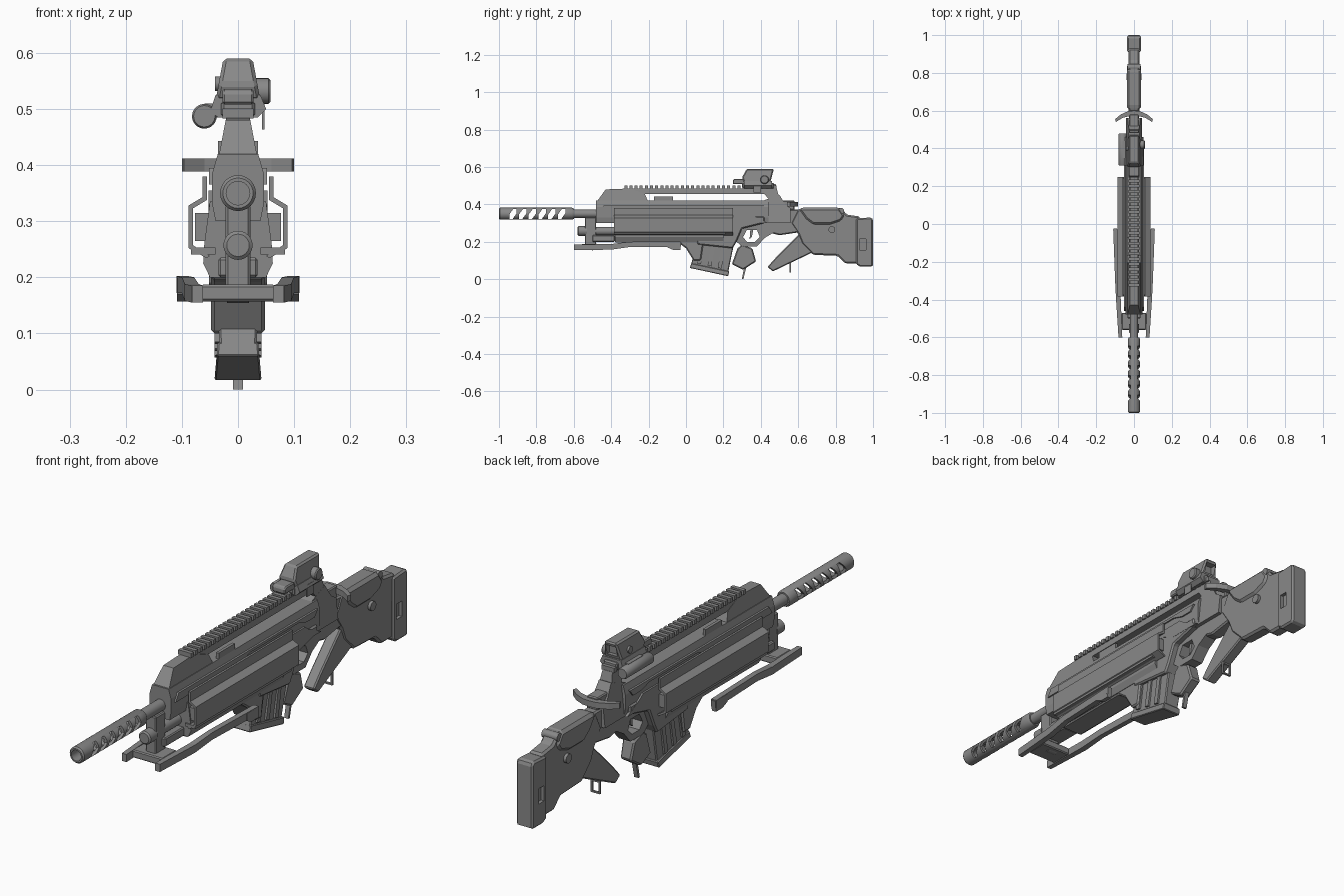
import bpy, bmesh, math
from mathutils import Vector, Matrix

if "Cube" in bpy.data.objects:
    bpy.data.objects.remove(bpy.data.objects["Cube"])

metal = bpy.data.materials.new("gunmetal grey")
metal.diffuse_color = (0.25, 0.25, 0.25, 1)
metal.use_nodes = True
metal.node_tree.nodes["Principled BSDF"].inputs["Base Color"].default_value = metal.diffuse_color


def finish(name, bm, bevel=0.0, smooth=False):
    bmesh.ops.recalc_face_normals(bm, faces=bm.faces)
    me = bpy.data.meshes.new(name)
    bm.to_mesh(me)
    bm.free()
    me.materials.append(metal)
    ob = bpy.data.objects.new(name, me)
    bpy.context.collection.objects.link(ob)
    if bevel:
        m = ob.modifiers.new("edge", 'BEVEL')
        m.width, m.segments = bevel, 1
        m.limit_method, m.angle_limit = 'ANGLE', math.radians(35)
    if smooth:
        bpy.ops.object.select_all(action='DESELECT')
        ob.select_set(True)
        bpy.context.view_layer.objects.active = ob
        bpy.ops.object.shade_smooth_by_angle(angle=math.radians(35))
    return ob


def loft(bm, a, b):
    """Closed solid between two matching outlines."""
    va, vb = [bm.verts.new(p) for p in a], [bm.verts.new(p) for p in b]
    bm.faces.new(va)
    bm.faces.new(vb[::-1])
    for i in range(len(va)):
        j = (i + 1) % len(va)
        bm.faces.new((va[i], va[j], vb[j], vb[i]))


def side(name, pts, w, x=0.0, bevel=0.0, mirror=False):
    """Side outline (y, z) with half width w, or (low, high) widths tapering with z."""
    lo, hi = w if isinstance(w, tuple) else (w, w)
    z0, z1 = min(p[1] for p in pts), max(p[1] for p in pts)
    wid = [lo + (hi - lo) * (z - z0) / (z1 - z0) for _, z in pts]
    bm = bmesh.new()
    for c in ([x, -x] if mirror else [x]):
        loft(bm, [(c - k, y, z) for (y, z), k in zip(pts, wid)],
             [(c + k, y, z) for (y, z), k in zip(pts, wid)])
    return finish(name, bm, bevel)


def section(name, pts, y0, y1, mirror=False, bevel=0.0):
    """Cross-section (x, z) run along y."""
    bm = bmesh.new()
    for s in ((1, -1) if mirror else (1,)):
        loft(bm, [(s * x, y0, z) for x, z in pts], [(s * x, y1, z) for x, z in pts])
    return finish(name, bm, bevel)


def box(name, x0, x1, y0, y1, z0, z1, bevel=0.0, mirror=False):
    return section(name, [(x0, z0), (x1, z0), (x1, z1), (x0, z1)], y0, y1, mirror, bevel)


def lathe(name, prof, centre, axis='Y', n=24, ring=False):
    """Turned part: prof is (distance along axis, radius)."""
    bm = bmesh.new()
    rings = []
    for t, r in prof:
        ring_v = []
        for i in range(n):
            a = 2 * math.pi * i / n
            u, v = r * math.cos(a), r * math.sin(a)
            p = (u, t, v) if axis == 'Y' else (t, u, v)
            ring_v.append(bm.verts.new(Vector(centre) + Vector(p)))
        rings.append(ring_v)
    pairs = list(zip(rings, rings[1:])) + ([(rings[-1], rings[0])] if ring else [])
    for a, b in pairs:
        for i in range(n):
            j = (i + 1) % n
            bm.faces.new((a[i], a[j], b[j], b[i]))
    if not ring:
        bm.faces.new(rings[0])
        bm.faces.new(rings[-1][::-1])
    return finish(name, bm, smooth=True)


def cut(ob, cutter):
    cutter.hide_render = True
    cutter.hide_viewport = True
    m = ob.modifiers.new("cut", 'BOOLEAN')
    m.operation, m.object, m.solver = 'DIFFERENCE', cutter, 'EXACT'


# Barrel and slotted muzzle
muzzle = lathe("muzzle_sleeve", [(-1, .027), (-.994, .032), (-.61, .032), (-.6, .027),
                                 (-.6, .021), (-1, .021)], (0, 0, .35), ring=True)
bm = bmesh.new()
for i in range(6):
    y = -.945 + i * .052
    q = [(y, .322), (y + .018, .322), (y + .04, .352), (y + .04, .376), (y + .022, .376), (y, .346)]
    loft(bm, [(-.1, a, b) for a, b in q], [(.1, a, b) for a, b in q])
cut(muzzle, finish("muzzle_slot_cutter", bm))
lathe("barrel", [(-.62, .022), (-.4, .022)], (0, 0, .35))
lathe("lower_tube", [(-.58, .02), (-.575, .026), (-.53, .026), (-.53, .022), (-.38, .022)], (0, 0, .257))
box("tube_bracket", -.022, .022, -.54, -.48, .18, .33, .004)
box("bracket_arm", -.035, .035, -.5, -.38, .2, .235, .004)

# Upper receiver, top shroud and rail
section("receiver", [(-.04, .3), (.04, .3), (.046, .33), (.046, .385), (.036, .42), (-.036, .42),
                     (-.046, .385), (-.046, .33)], -.48, .44)
side("front_shroud", [(-.48, .36), (-.48, .41), (-.43, .48), (-.3, .485), (-.22, .455), (-.2, .41)], (.045, .021))
side("rail_beam", [(-.33, .455), (.42, .455), (.44, .43), (.5, .43), (.485, .485), (-.33, .485)], (.028, .021))
bm = bmesh.new()
for i in range(30):
    y = -.33 + i * .0275
    bmesh.ops.create_cube(bm, size=1, matrix=Matrix.Translation((0, y + .008, .492))
                          @ Matrix.Diagonal((.056, .016, .018, 1)))
finish("rail_teeth", bm)
side("rear_receiver", [(.36, .3), (.36, .40), (.44, .43), (.5, .45), (.53, .4), (.56, .38), (.56, .3)], (.042, .026))
side("port_cover", [(-.17, .42), (-.17, .443), (-.07, .443), (-.07, .42)], .006, .03, mirror=True)
side("receiver_rib", [(-.46, .365), (-.05, .365), (0, .385), (.3, .385), (.35, .37), (.4, .37), (.42, .395),
                      (-.44, .395)], .004, .048, mirror=True)
side("receiver_lower_panel", [(-.1, .33), (.1, .33), (.14, .355), (.34, .355), (.36, .34), (.44, .3), (.3, .3),
                              (.24, .325)], .005, .048, mirror=True)

# Handguard: core, bent side sheets and side blocks
section("handguard_core", [(-.05, .2), (.05, .2), (.062, .225), (.06, .26), (.05, .335), (-.05, .335),
                           (-.06, .26), (-.062, .225)], -.38, .2)
section("side_sheet", [(.05, .238), (.056, .234), (.088, .252), (.088, .328), (.063, .343), (.063, .38),
                       (.055, .38), (.055, .338), (.08, .323), (.08, .257)], -.385, .25, mirror=True)
box("side_block", .04, .077, -.375, .24, .265, .315, mirror=True)
box("lower_ledge", .04, .084, -.385, .21, .241, .253, mirror=True)
side("lower_frame", [(-.38, .24), (-.38, .195), (-.04, .195), (0, .165), (.04, .1), (.08, .1), (.1, .24)], .048, bevel=.006)
side("magazine_well", [(.05, .24), (.06, .185), (.25, .165), (.27, .2), (.3, .27), (.42, .3), (.42, .335), (.1, .335)], .052, bevel=.006)

# Magazine with ribs and base
side("magazine", [(.025, .075), (.225, .035), (.275, .28), (.09, .28)], (.032, .04), bevel=.004)
side("magazine_base", [(.02, .06), (.225, .016), (.232, .042), (.028, .085)], (.042, .036), bevel=.003)
for i in range(3):
    y = .06 + i * .055
    d = i * .012
    side("magazine_rib", [(y, .085 - d), (y + .02, .081 - d), (y + .045, .205), (y + .025, .205)],
         .004, .038, mirror=True)

# Grip, trigger guard and trigger strip
side("grip", [(.245, .08), (.305, .05), (.375, .095), (.355, .165), (.3, .185), (.275, .165)], (.022, .027), bevel=.006)
guard = side("trigger_guard", [(.26, .28), (.27, .2), (.3, .175), (.38, .175), (.42, .22), (.47, .25), (.47, .32), (.3, .32)], .026)
cut(guard, side("guard_cutter", [(.305, .225), (.325, .2), (.37, .2), (.395, .225), (.38, .262), (.325, .262)], .1))
side("trigger", [(.345, .275), (.362, .275), (.352, .225), (.34, .215)], .008)
side("trigger_strip", [(.298, 0), (.307, 0), (.325, .075), (.314, .075)], .009)

# Stock: neck, body, diagonal strut and butt
side("stock_neck", [(.4, .34), (.44, .25), (.5, .235), (.6, .25), (.66, .3), (.66, .37), (.5, .375)], .026, bevel=.006)
side("stock_body", [(.56, .3), (.595, .37), (.62, .38), (.83, .38), (.86, .345), (.93, .335), (.93, .085),
                    (.85, .085), (.81, .125), (.68, .13), (.62, .19), (.6, .24)], (.026, .03), bevel=.008)
side("stock_cheek", [(.6, .375), (.63, .383), (.82, .383), (.85, .34), (.83, .31), (.77, .29), (.68, .29), (.64, .32)],
     .038, bevel=.012)
side("stock_strut", [(.435, .065), (.465, .042), (.68, .145), (.72, .26), (.64, .265), (.6, .235), (.48, .115)], .023, bevel=.005)
butt = side("butt_pad", [(.91, .08), (.93, .067), (.995, .067), (1, .075), (1, .32), (.99, .33), (.91, .325)], .036, bevel=.008)
cut(butt, box("butt_slot_cutter", .022, .06, .928, .962, .155, .215, mirror=True))
lathe("stock_pin", [(-.04, .018), (.04, .018)], (0, .78, .265), axis='X', n=16)
lathe("stock_hinge", [(-.034, .016), (.034, .016)], (0, .83, .365), axis='X', n=12)
for z in (.036, .08):
    box("sling_loop_bar", -.02, .02, .553, .561, z, z + .006)
box("sling_loop_side", .014, .02, .553, .561, .036, .11, mirror=True)

# Charging handle with swept wings
bm = bmesh.new()
for s in (1, -1):
    top = [(0, .6), (.03, .598), (.07, .58), (.1, .555), (.096, .54), (.06, .562), (.03, .57), (0, .57)]
    loft(bm, [(s * x, y, .389) for x, y in top], [(s * x, y, .412) for x, y in top])
finish("charging_handle", bm)
box("charging_block", -.024, .024, .5, .58, .37, .42, .004)

# Sight: riser, hood, side tube and knobs
box("sight_riser", -.03, .03, .3, .47, .485, .515, .005)
section("sight_base", [(-.05, .495), (-.035, .485), (.035, .485), (.05, .5), (.04, .525), (-.04, .525)], .31, .46)
hood = side("sight_hood", [(.31, .515), (.3, .545), (.325, .59), (.47, .59), (.45, .515)], (.04, .026), bevel=.006)
cut(hood, box("lens_cutter", -.022, .022, .44, .6, .535, .575))
side("sight_nose", [(.25, .508), (.25, .53), (.26, .536), (.34, .536), (.34, .508)], .028, bevel=.004)
lathe("side_tube", [(.31, .019), (.315, .022), (.475, .022), (.48, .019)], (-.06, 0, .487))
box("tube_clamp", -.06, -.02, .35, .44, .485, .51)
lathe("sight_knob", [(.025, .023), (.054, .023), (.058, .019)], (0, .42, .532), axis='X', n=20)
lathe("left_knob", [(-.041, .013), (-.02, .013)], (0, .4, .545), axis='X', n=16)
box("sight_lever", .043, .047, .36, .4, .463, .51)

# Folded bipod: tapering legs, feet and crossbar
bm = bmesh.new()
for s in (1, -1):
    stations = [(-.6, .062, .082, .155, .185), (-.4, .07, .095, .158, .188),
                (-.3, .078, .1, .172, .2), (-.03, .088, .11, .172, .202)]
    for (ya, a0, a1, za, zb), (yb, b0, b1, zc, zd) in zip(stations, stations[1:]):
        loft(bm, [(s * a0, ya, za), (s * a1, ya, za), (s * a1, ya, zb), (s * a0, ya, zb)],
             [(s * b0, yb, zc), (s * b1, yb, zc), (s * b1, yb, zd), (s * b0, yb, zd)])
finish("bipod_legs", bm)
side("bipod_foot", [(-.1, .17), (-.07, .157), (-.03, .157), (-.025, .2), (-.1, .2)], .009, .1, mirror=True)
box("bipod_crossbar", -.066, .066, -.56, -.47, .157, .187, .004)
lathe("bipod_pivot", [(-.02, .024), (.02, .024)], (0, -.5, .178), axis='X', n=16)
